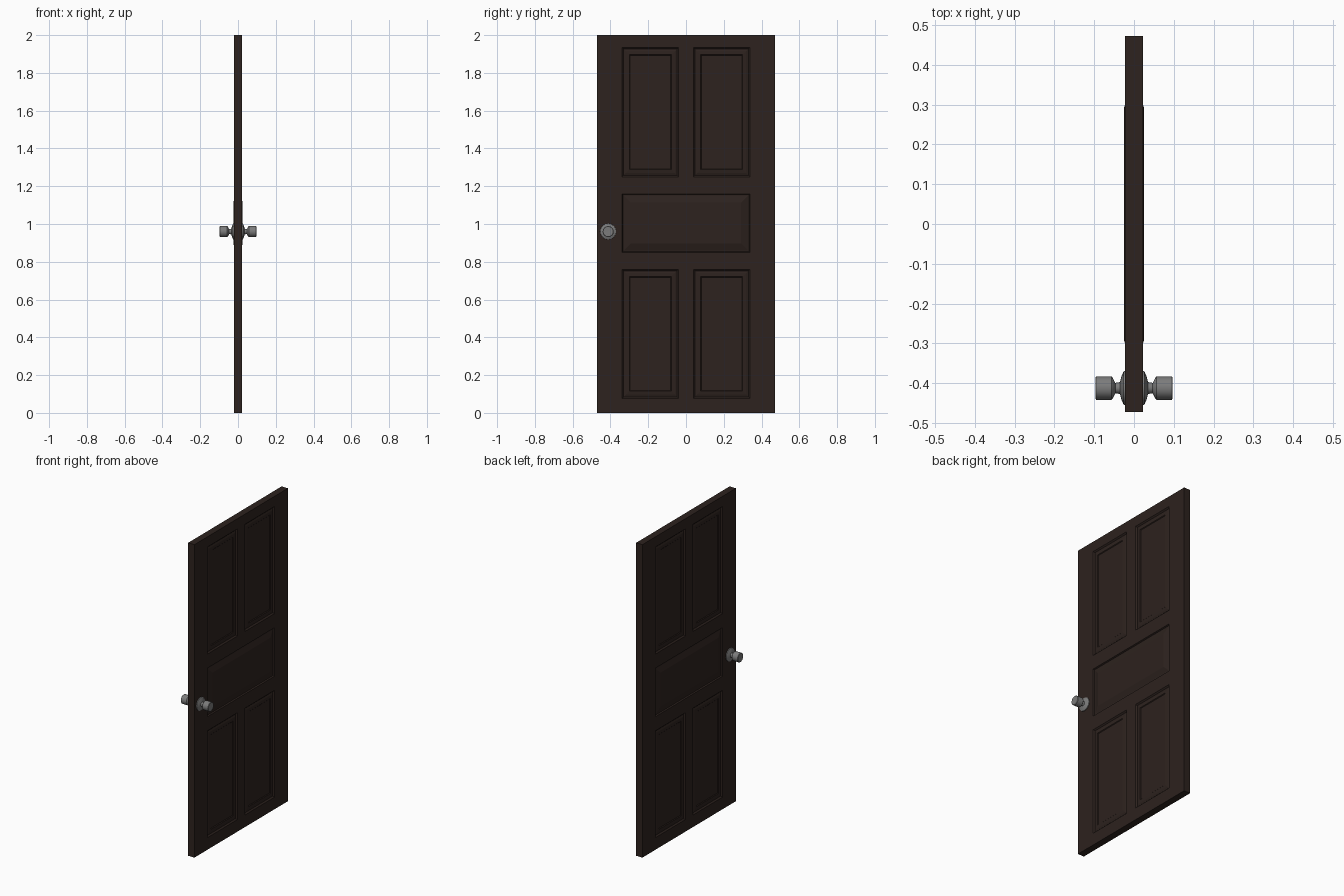
import bpy, bmesh, math
from mathutils import Matrix, Vector

if "Cube" in bpy.data.objects:
    bpy.data.objects.remove(bpy.data.objects["Cube"])

HALF_T = 0.0222            # half thickness of the slab
YS = [-0.472, -0.338, -0.039, 0.039, 0.338, 0.472]
ZS = [0, 0.077, 0.76, 0.85, 1.16, 1.25, 1.935, 2.0]


def material(name, color):
    m = bpy.data.materials.new(name)
    m.diffuse_color = (*color, 1)
    m.use_nodes = True
    m.node_tree.nodes["Principled BSDF"].inputs["Base Color"].default_value = m.diffuse_color
    return m


def finish(bm, name, mat):
    bmesh.ops.recalc_face_normals(bm, faces=bm.faces[:])
    me = bpy.data.meshes.new(name)
    bm.to_mesh(me)
    bm.free()
    ob = bpy.data.objects.new(name, me)
    bpy.context.collection.objects.link(ob)
    me.materials.append(mat)
    return ob


def mould(bm, faces, steps):
    """Inset a panel repeatedly; each step is (inset width, surface x)."""
    for width, x in steps:
        bm.normal_update()
        bmesh.ops.inset_region(bm, faces=faces, thickness=width, use_even_offset=True)
        for v in {v for f in faces for v in f.verts}:
            v.co.x = x


wood = material("dark_wood", (0.026, 0.016, 0.013))
metal = material("grey_metal", (0.2, 0.2, 0.2))

# Door slab: one half as a grid of rails, stiles and panels
bm = bmesh.new()
grid = [[bm.verts.new((HALF_T, y, z)) for z in ZS] for y in YS]
cell = {}
for i in range(len(YS) - 1):
    for j in range(len(ZS) - 1):
        cell[i, j] = bm.faces.new((grid[i][j], grid[i + 1][j],
                                   grid[i + 1][j + 1], grid[i][j + 1]))

# Slab edges run back to the centre plane
rim = [e for e in bm.edges if e.is_boundary]
ext = bmesh.ops.extrude_edge_only(bm, edges=rim)["geom"]
for v in ext:
    if isinstance(v, bmesh.types.BMVert):
        v.co.x = 0

# Four tall panels with a sunken moulding
for i in (1, 3):
    for j in (1, 5):
        mould(bm, [cell[i, j]], [(0.008, HALF_T - 0.008), (0.012, HALF_T - 0.004),
                                 (0.018, HALF_T - 0.002), (0.004, HALF_T - 0.006)])
# Wide middle panel with a raised field
mould(bm, [cell[i, 3] for i in (1, 2, 3)],
      [(0.004, HALF_T - 0.008), (0.007, HALF_T - 0.008), (0.035, 0.025)])

door = finish(bm, "door_slab", wood)
mir = door.modifiers.new("Mirror", 'MIRROR')
mir.use_axis[0] = True

# Door knobs: lathed profile (x, radius) from rosette to cap
PROFILE = [(0.020, 0.043), (0.026, 0.042), (0.032, 0.028), (0.035, 0.015),
           (0.047, 0.013), (0.054, 0.027), (0.057, 0.0295), (0.095, 0.0295),
           (0.097, 0.027), (0.097, 0.018), (0.096, 0.0)]
bm = bmesh.new()
verts = [bm.verts.new((x, r, 0)) for x, r in PROFILE]
edges = [bm.edges.new(p) for p in zip(verts, verts[1:])]
bmesh.ops.spin(bm, geom=verts + edges, cent=(0, 0, 0), axis=(1, 0, 0),
               angle=math.tau, steps=16, use_merge=False)
bmesh.ops.remove_doubles(bm, verts=bm.verts[:], dist=1e-5)
bmesh.ops.translate(bm, verts=bm.verts[:], vec=(0, -0.412, 0.96))
knob = finish(bm, "door_knobs", metal)
mir = knob.modifiers.new("Mirror", 'MIRROR')
mir.use_axis[0] = True
bpy.context.view_layer.objects.active = knob
knob.select_set(True)
bpy.ops.object.shade_smooth_by_angle(angle=math.radians(35))
